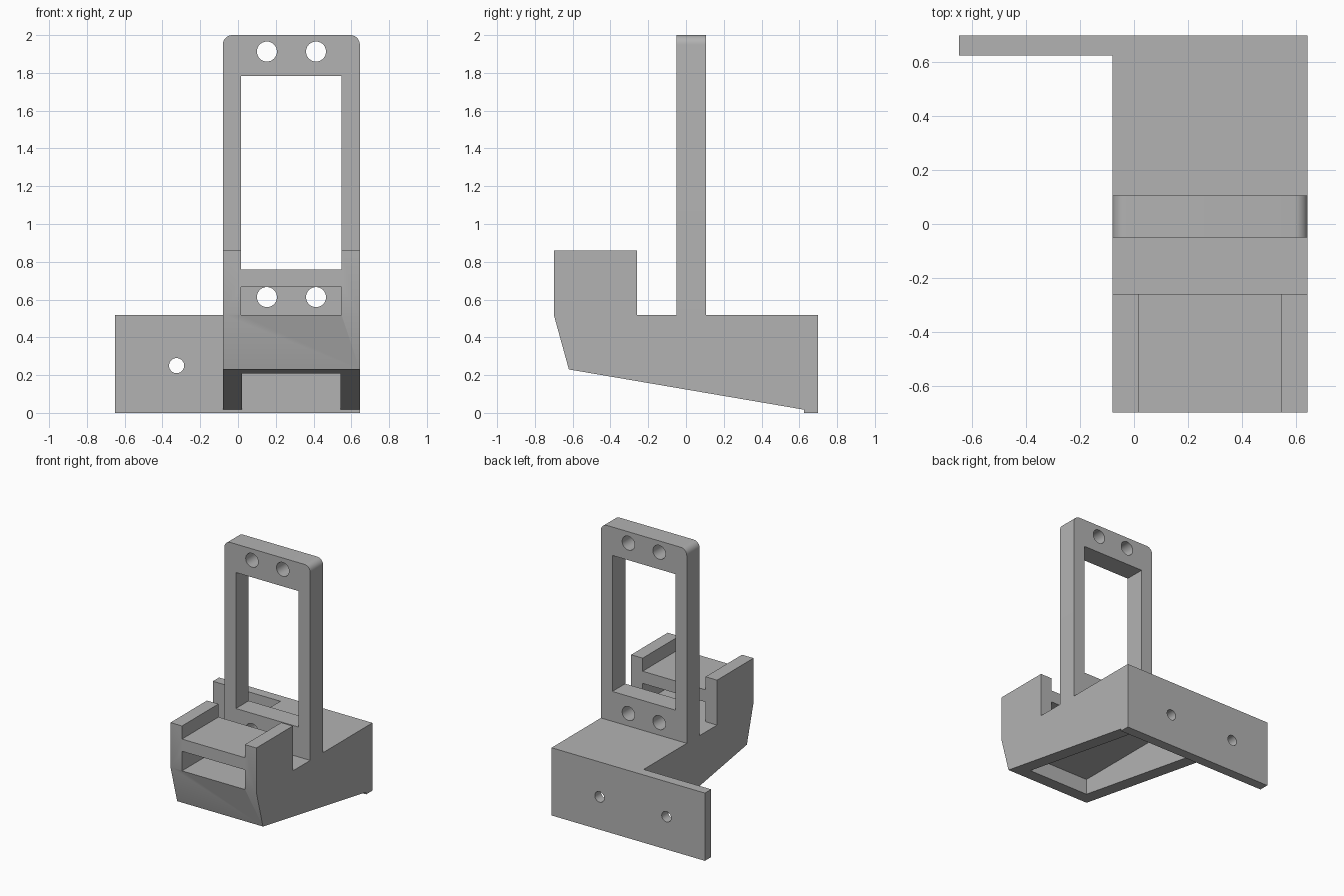
import bpy
import bmesh
import math
from mathutils import Vector

default = bpy.data.objects.get("Cube")
if default:
    bpy.data.objects.remove(default, do_unlink=True)

grey = bpy.data.materials.new("plain grey")
grey.use_nodes = True
grey.diffuse_color = (0.45, 0.45, 0.45, 1)
grey.node_tree.nodes["Principled BSDF"].inputs["Base Color"].default_value = (0.45, 0.45, 0.45, 1)

# Main dimensions
LEFT, RIGHT = -0.08, 0.645      # body width
IN_L, IN_R = 0.017, 0.548       # inner faces of the side walls
DECK = 0.517                    # top of the body
BACK, WALL = 0.70, 0.625        # rear plate faces


def prism(name, points, depth):
    """Extrude a closed outline of 3D points along a depth vector."""
    bm = bmesh.new()
    face = bm.faces.new([bm.verts.new(p) for p in points])
    out = bmesh.ops.extrude_face_region(bm, geom=[face])
    verts = [v for v in out["geom"] if isinstance(v, bmesh.types.BMVert)]
    bmesh.ops.translate(bm, verts=verts, vec=Vector(depth))
    bmesh.ops.recalc_face_normals(bm, faces=bm.faces)
    mesh = bpy.data.meshes.new(name)
    bm.to_mesh(mesh)
    bm.free()
    mesh.materials.append(grey)
    obj = bpy.data.objects.new(name, mesh)
    bpy.context.collection.objects.link(obj)
    return obj


def box(name, x, y, z):
    outline = [(x[0], y[0], z[0]), (x[1], y[0], z[0]),
               (x[1], y[0], z[1]), (x[0], y[0], z[1])]
    return prism(name, outline, (0, y[1] - y[0], 0))


def drill(x, z, radius, y):
    """Round cutter running front to back."""
    ring = [(x + radius * math.cos(a), y[0], z + radius * math.sin(a))
            for a in (math.tau * i / 40 for i in range(40))]
    return prism("hole_cutter", ring, (0, y[1] - y[0], 0))


def cut(obj, cutters):
    bpy.context.view_layer.objects.active = obj
    for cutter in cutters:
        cutter.hide_render = True
        mod = obj.modifiers.new("cut", 'BOOLEAN')
        mod.operation = 'DIFFERENCE'
        mod.solver = 'EXACT'
        mod.object = cutter
        bpy.ops.object.modifier_apply(modifier=mod.name)
        bpy.data.objects.remove(cutter, do_unlink=True)


def finish(obj):
    bpy.ops.object.select_all(action='DESELECT')
    obj.select_set(True)
    bpy.context.view_layer.objects.active = obj
    bpy.ops.object.shade_smooth_by_angle(angle=math.radians(30))


# Body: side profile with a raised front block and a sloping underside
profile = [(-0.70, 0.86), (-0.70, 0.52), (-0.62, 0.23), (WALL, 0.017),
           (WALL, DECK), (-0.26, DECK), (-0.26, 0.86)]
body = prism("body", [(LEFT, y, z) for y, z in profile], (RIGHT - LEFT, 0, 0))
cut(body, [
    box("channel_cutter", (IN_L, IN_R), (-0.8, -0.2), (0.76, 1.0)),
    box("slot_cutter", (IN_L, IN_R), (-0.8, -0.2), (DECK, 0.667)),
    box("cavity_cutter", (0.022, 0.543), (-0.5, 0.7), (-0.2, 0.33)),
])
finish(body)

# Rear mounting plate reaching out to one side
plate = box("rear_plate", (-0.65, RIGHT), (WALL, BACK), (0, DECK))
cut(plate, [drill(x, 0.25, 0.04, (0.5, 0.8)) for x in (-0.325, 0.24)])
finish(plate)

# Upright frame with rounded top corners, a window and four screw holes
front, rear, r, top = -0.05, 0.105, 0.05, 2.0
outline = [(LEFT, front, DECK), (RIGHT, front, DECK)]
for cx, start in ((RIGHT - r, 0), (LEFT + r, math.pi / 2)):
    for i in range(9):
        a = start + math.pi / 2 * i / 8
        outline.append((cx + r * math.cos(a), front, top - r + r * math.sin(a)))
frame = prism("upright_frame", outline, (0, rear - front, 0))
holes = [drill(x, z, 0.053, (-0.2, 0.2)) for x in (0.153, 0.413) for z in (0.613, 1.913)]
cut(frame, [box("window_cutter", (IN_L, IN_R), (-0.2, 0.2), (0.745, 1.783))] + holes)
finish(frame)
